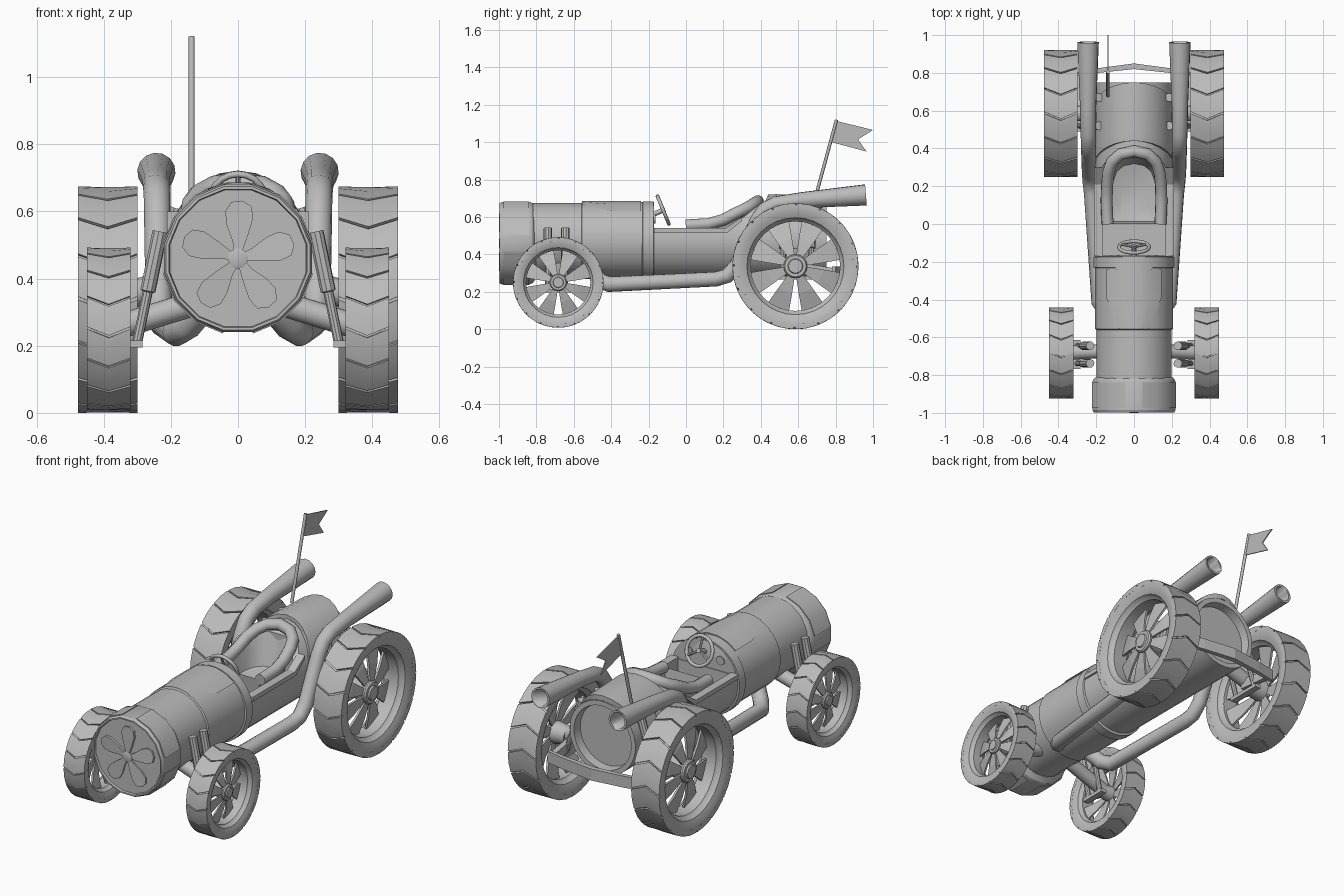
import bpy, bmesh, math
from mathutils import Vector

if "Cube" in bpy.data.objects:
    bpy.data.objects.remove(bpy.data.objects["Cube"])

grey = bpy.data.materials.new("plain grey")
grey.diffuse_color = (0.5, 0.5, 0.5, 1)
grey.use_nodes = True
grey.node_tree.nodes["Principled BSDF"].inputs["Base Color"].default_value = grey.diffuse_color
SIDES = ((-1, "left"), (1, "right"))


def finish(name, bm, smooth=30):
    bmesh.ops.recalc_face_normals(bm, faces=bm.faces)
    me = bpy.data.meshes.new(name)
    bm.to_mesh(me)
    bm.free()
    ob = bpy.data.objects.new(name, me)
    bpy.context.collection.objects.link(ob)
    me.materials.append(grey)
    if smooth:
        bpy.ops.object.select_all(action='DESELECT')
        ob.select_set(True)
        bpy.context.view_layer.objects.active = ob
        bpy.ops.object.shade_smooth_by_angle(angle=math.radians(smooth))
    return ob


def loft(bm, rings, loop=False, caps=(True, True)):
    vs = [[bm.verts.new(p) for p in r] for r in rings]
    n = len(vs[0])
    for a in range(len(vs) if loop else len(vs) - 1):
        A, B = vs[a], vs[(a + 1) % len(vs)]
        for i in range(n):
            bm.faces.new((A[i], A[(i + 1) % n], B[(i + 1) % n], B[i]))
    for ring, cap in ((vs[0], caps[0]), (vs[-1], caps[1])):
        if cap and not loop:
            bm.faces.new(ring)


def circle(r, n, fn, turn=0.0):
    return [fn(r * math.cos(turn + 2 * math.pi * i / n), r * math.sin(turn + 2 * math.pi * i / n))
            for i in range(n)]


def lathe_y(name, profile, zc, n=24, smooth=30):
    """Revolve (y, radius) pairs round a lengthwise axis at height zc."""
    bm = bmesh.new()
    loft(bm, [circle(r, n, lambda u, v: (u, y, zc + v), math.pi / n) for y, r in profile])
    return finish(name, bm, smooth)


def tube(name, pts, radii, n=12, loop=False, smooth=50):
    """Sweep a circle along points."""
    bm = bmesh.new()
    pts = [Vector(p) for p in pts]
    if not isinstance(radii, (list, tuple)):
        radii = [radii] * len(pts)
    rings, m, side = [], len(pts), None
    for i, p in enumerate(pts):
        a = pts[(i - 1) % m] if loop or i else p
        b = pts[(i + 1) % m] if loop or i < m - 1 else p
        t = ((b - p).normalized() + (p - a).normalized()).normalized()
        if side is None:
            side = t.orthogonal()
        side = (side - t * side.dot(t)).normalized()
        up = t.cross(side)
        rings.append(circle(radii[i], n, lambda u, v: p + side * u + up * v))
    loft(bm, rings, loop)
    return finish(name, bm, smooth)


def prism(name, poly, fn, lo, hi):
    """Extrude a flat outline between two depths."""
    bm = bmesh.new()
    loft(bm, [[fn(a, b, d) for a, b in poly] for d in (lo, hi)])
    return finish(name, bm, 0)


def yz(a, b, d):
    return (d, a, b)


def xy(a, b, d):
    return (a, b, d)


def cut(target, cutter):
    mod = target.modifiers.new("cut", 'BOOLEAN')
    mod.operation, mod.object, mod.solver = 'DIFFERENCE', cutter, 'EXACT'
    bpy.context.view_layer.objects.active = target
    bpy.ops.object.modifier_apply(modifier=mod.name)
    bpy.data.objects.remove(cutter)


# Fuselage with a stepped cockpit opening and a recessed tail
body = lathe_y("body", [(-0.84, .2), (-0.56, .2), (-0.555, .207), (-0.2, .207), (0.1, .207), (0.4, .207),
                        (0.75, .207), (0.75, .18), (0.70, .175)], 0.475, 32)
cut(body, prism("opening_cutter", [(-.17, .53), (.22, .53), (.42, .69), (.42, .9), (-.17, .9)], yz, -.4, .4))
cut(body, prism("tub_cutter", [(-.165, -.165), (.165, -.165), (.165, .25), (.10, .36), (-.10, .36), (-.165, .25)],
                xy, .36, .9))

# Rear hump rising behind the seat
bm = bmesh.new()
arc = [math.radians(15 + 15 * i) for i in range(11)]
loft(bm, [[(r * math.cos(t), y0 + .12 * math.sin(t), .475 + r * 1.17 * math.sin(t)) for t in arc]
          for y0, r in ((.32, .19), (.32, .209), (.36, .211), (.63, .204), (.63, .18))], caps=(False, False))
finish("rear_hump", bm)

# Cockpit sill, scuttle collar and hood panel
for s, side in SIDES:
    prism(side + "_sill", [(-.17, .515), (.22, .515), (.30, .58), (.30, .60), (.21, .54), (-.17, .54)],
          yz, s * .165, s * .212)
lathe_y("scuttle_collar", [(-.235, .204), (-.23, .215), (-.175, .215), (-.17, .205)], 0.47, 32)
bm = bmesh.new()
loft(bm, [[(r * math.sin(t * w), y, .475 + r * math.cos(t * w)) for t in (-1, -.6, -.2, .2, .6, 1)]
          for y, w, r in ((-.56, .40, .19), (-.555, .40, .211), (-.39, .75, .214), (-.24, .75, .214), (-.24, .75, .19))])
finish("hood_panel", bm)

# Nose drum with shallow front recess and raised side plates
lathe_y("nose_drum", [(-.80, .19), (-.82, .218), (-.835, .224), (-.985, .224), (-.997, .218), (-.997, .21), (-.985, .207)],
        0.46, 16, 25)
for k in range(4):
    bm = bmesh.new()
    ts = [math.radians(45 + 90 * k + d) for d in (-33.75, -11.25, 11.25, 33.75)]
    loft(bm, [[(r * math.cos(t), y, .46 + r * math.sin(t)) for t in ts]
              + [((r - .02) * math.cos(t), y, .46 + (r - .02) * math.sin(t)) for t in ts[::-1]]
              for y, r in ((-.975, .228), (-.84, .228))])
    finish("drum_plate_%d" % k, bm, 25)

# Five blade fan
lathe_y("fan_hub", [(-.97, .03), (-.997, .03), (-1.0, .022)], 0.46, 16)
outline = [(.02, -.012), (.07, -.03), (.12, -.045), (.155, -.04), (.172, -.012), (.168, .02), (.14, .038),
           (.10, .034), (.05, .016), (.02, .012)]
for k in range(5):
    t = math.radians(90 + 72 * k)
    c, s_ = math.cos(t), math.sin(t)
    prism("fan_blade_%d" % k, outline,
          lambda a, b, d: (a * c - b * s_, d + b * .07, .46 + a * s_ + b * c), -.996, -.98)


# Wheels: tyre, chevron tread, hub and dished spokes
def wheel(name, cx, cy, cz, R, h, s):
    def at(x, t, r):
        return (cx + s * x, cy - r * math.sin(t), cz + r * math.cos(t))
    prof = [(-1, .97), (1, .97), (1, .93), (.95, .85), (.82, .77), (.62, .745), (.5, .71),
            (-.5, .71), (-.62, .745), (-.82, .77), (-.95, .85), (-1, .93)]
    n, step = 16, math.tau / 16
    bm = bmesh.new()
    loft(bm, [[at(x * h, k * step / 2, r * R) for x, r in prof] for k in range(2 * n)], loop=True)
    finish(name + "_tyre", bm, 25)
    bm = bmesh.new()
    for k in range(n):
        a, b = k * step, (k + .93) * step
        loft(bm, [[at(x * h, a + o, .93 * R), at(x * h, a + o, R), at(x * h, (a + b) / 2 + o, R),
                   at(x * h, b + o, R), at(x * h, b + o, .93 * R)]
                  for x, o in ((-1, 0), (0, step * .28), (1, 0))])
    finish(name + "_tread", bm, 15)
    bm = bmesh.new()
    loft(bm, [[at(x * h, math.tau * i / 16, r * R) for i in range(16)]
              for x, r in ((-.7, .15), (.45, .19), (.55, .17), (.55, .12), (.65, .11), (.65, .05))])
    finish(name + "_hub", bm)
    bm = bmesh.new()
    for k in range(8):
        t = math.tau * (k + .5) / 8
        loft(bm, [[at((x + d) * h, t + e * w, r * R) for e, d in ((-1, -.07), (1, -.07), (1, .07), (-1, .07))]
                  for r, x, w in ((.14, .3, .34), (.45, .08, .27), (.73, -.25, .25))])
    finish(name + "_spokes", bm, 0)


for s, side in SIDES:
    wheel(side + "_front_wheel", s * .385, -.683, .25, .242, .065, s)
    wheel(side + "_rear_wheel", s * .388, .585, .337, .337, .088, s)
    # Axles and their shock struts
    tube(side + "_front_axle", [(s * .10, -.67, .335), (s * .36, -.683, .255)], .038)
    tube(side + "_rear_axle", [(s * .10, .585, .42), (s * .36, .585, .34)], .042)
    for end, ys, low, top in (("front", (-.738, -.645), (.302, .20), (.232, .54)),
                              ("rear", (.52, .67), (.29, .27), (.186, .61))):
        lo = [Vector((s * low[0], y, low[1])) for y in ys]
        hi = [Vector((s * top[0], y, top[1])) for y in ys]
        for i in (0, 1):
            tube("%s_%s_strut_%d" % (side, end, i),
                 [lo[i], lo[i].lerp(hi[i], .47), lo[i].lerp(hi[i], .48), hi[i]],
                 [.015, .015, .023, .023], 10, smooth=30)
        z = low[1]
        prism("%s_%s_strut_bar" % (side, end),
              [(ys[0] - .03, z - .005), (ys[1] + .03, z - .005), (ys[1] + .03, z + .015), (ys[0] - .03, z + .015)],
              yz, s * (low[0] - .018), s * (low[0] + .018))

    # Exhaust pipe with a widening open tail
    tube(side + "_exhaust", [(s * .10, -.50, .32), (s * .15, -.46, .26), (s * .185, -.41, .24), (s * .225, .16, .268),
                             (s * .232, .22, .285), (s * .236, .27, .34), (s * .24, .38, .58), (s * .241, .42, .64),
                             (s * .242, .48, .67), (s * .243, .62, .69), (s * .243, .962, .718)],
         [.042, .042, .042, .04, .04, .04, .04, .04, .041, .043, .057], 14)
    pipe = bpy.context.object
    cut(pipe, tube("bore_cutter", [(s * .243, .85, .709), (s * .243, 1.0, .722)], .045, 14))

# Rear cross beam
prism("rear_beam", [(-.31, .78), (-.19, .80), (0, .82), (.19, .80), (.31, .78),
                    (.31, .80), (.19, .825), (0, .85), (-.19, .825), (-.31, .80)], xy, .27, .335)
for s, side in SIDES:
    prism(side + "_beam_arm", [(.58, .30), (.80, .28), (.80, .325), (.58, .36)], yz, s * .27, s * .30)

# Seat: padded U-shaped roll round a hollow shell
half = [(.140, .0, .555), (.145, .12, .562), (.143, .20, .585), (.136, .27, .622), (.115, .33, .65), (.07, .37, .675)]
rim = half + [(0, .385, .685)] + [(-x, y, z) for x, y, z in half[::-1]]
tube("seat_roll", rim, .032, 10)
bm = bmesh.new()
levels = [[(x * k, .06 + (y - .06) * k, z * (1 - f) + .44 * f) for x, y, z in rim]
          for k, f in ((1, 0), (.92, .35), (.8, .9), (.5, 1))]
loft(bm, levels, caps=(False, True))
finish("seat_shell", bm, 50)

# Steering wheel with column and three spokes
mid = Vector((0, -.122, .637))
lean = Vector((0, -.38, .925))


def rim_point(t, r):
    return mid + Vector((1, 0, 0)) * r * math.cos(t) + lean * r * math.sin(t)


tube("steering_wheel", [rim_point(math.tau * i / 20, .08) for i in range(20)], .01, 8, loop=True)
for k in range(3):
    tube("steering_spoke_%d" % k, [mid, rim_point(math.pi / 2 + math.tau * k / 3, .08)], .007, 6)
tube("steering_column", [mid + Vector((0, .01, .004)), (0, -.23, .59)], .013, 8)
# Dash dials
for i, x in enumerate((-.1, .1)):
    tube("dial_%d" % i, [(x, -.18, .59), (x, -.163, .59)], .025, 12, smooth=30)

# Flag on a leaning pole
tube("flag_pole", [(-.138, .68, .66), (-.138, .805, 1.12)], .009, 8)
prism("flag", [(.81, 1.112), (1.0, 1.065), (.92, 1.015), (.965, .95), (.778, 1.0)], yz, -.141, -.135)
